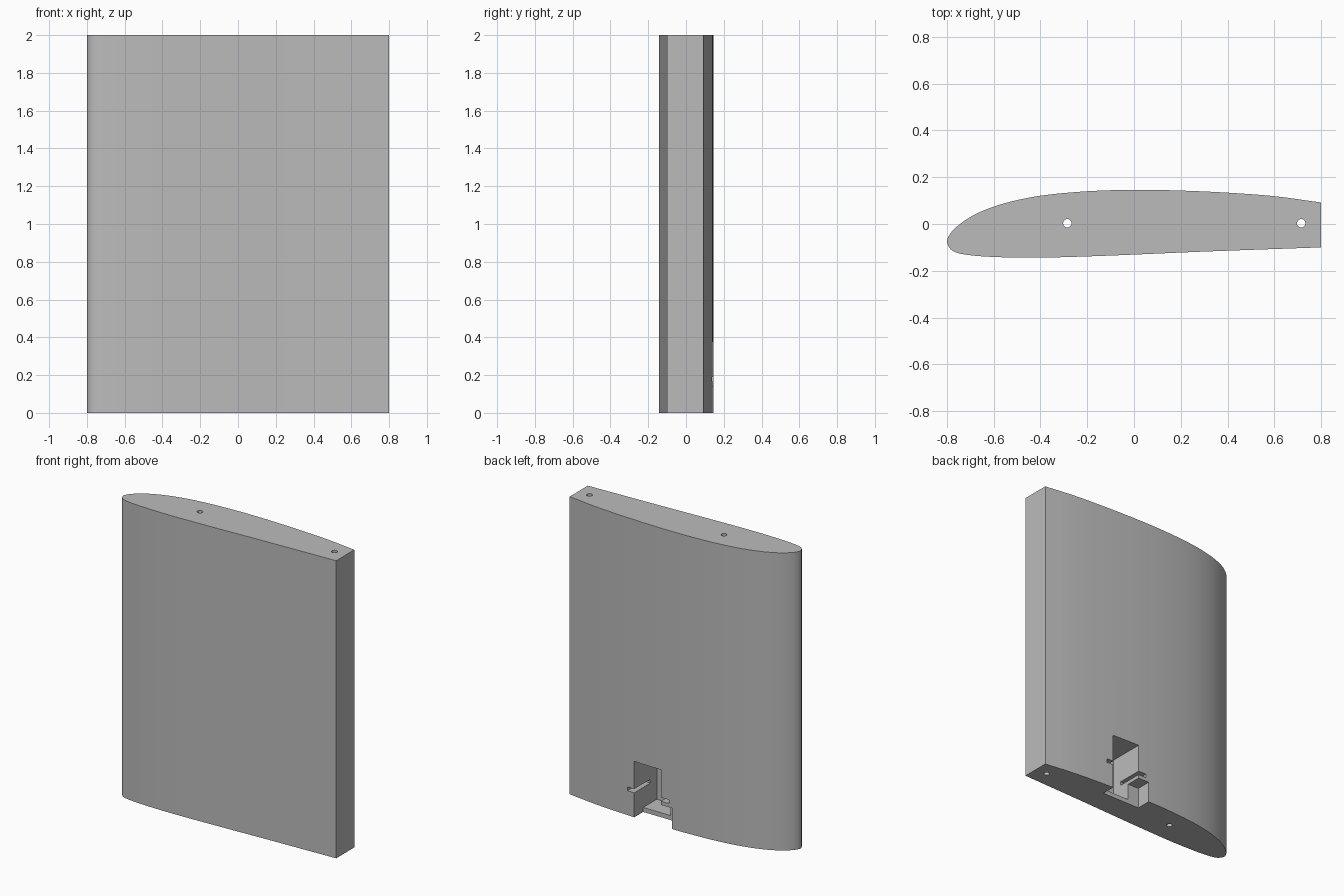
import bpy
import bmesh
from mathutils import Vector

cube = bpy.data.objects.get("Cube")
if cube:
    bpy.data.objects.remove(cube, do_unlink=True)

grey = bpy.data.materials.new("plain grey")
grey.use_nodes = True
GREY = (0.5, 0.5, 0.5, 1)
grey.diffuse_color = GREY
grey.node_tree.nodes["Principled BSDF"].inputs["Base Color"].default_value = GREY

# Section outline from the upper trailing corner round the nose to the lower one
OUTLINE = [(.8, .092), (.6, .119), (.4, .134), (.2, .143), (0, .146), (-.2, .14),
           (-.4, .121), (-.56, .087), (-.68, .041), (-.76, -.013), (-.794, -.055),
           (-.798, -.085), (-.775, -.115), (-.72, -.131), (-.6, -.141),
           (-.4, -.144), (-.1, -.135), (.3, -.118), (.8, -.1)]


def smooth_path(points, steps=4):
    """Catmull-Rom samples through the points, ends kept."""
    p = [Vector(q) for q in points]
    p = [2 * p[0] - p[1]] + p + [2 * p[-1] - p[-2]]
    path = []
    for a, b, c, d in zip(p, p[1:], p[2:], p[3:]):
        for i in range(steps):
            t = i / steps
            path.append(b + (c - a) * t / 2 + (a - 2.5 * b + 2 * c - d / 2) * t * t
                        + (1.5 * (b - c) + (d - a) / 2) * t ** 3)
    return path + [p[-2]]


def finish(name, bm):
    bmesh.ops.recalc_face_normals(bm, faces=bm.faces)
    mesh = bpy.data.meshes.new(name)
    bm.to_mesh(mesh)
    bm.free()
    mesh.materials.append(grey)
    obj = bpy.data.objects.new(name, mesh)
    bpy.context.collection.objects.link(obj)
    return obj


def box(name, low, high):
    bm = bmesh.new()
    bmesh.ops.create_cube(bm, size=1)
    for v in bm.verts:
        v.co = [l + (c + .5) * (h - l) for c, l, h in zip(v.co, low, high)]
    return finish(name, bm)


def rod(name, x):
    bm = bmesh.new()
    bmesh.ops.create_cone(bm, cap_ends=True, segments=24, radius1=.018,
                          radius2=.018, depth=3)
    bmesh.ops.translate(bm, verts=bm.verts, vec=(x, .003, 1))
    return finish(name, bm)


# Wing panel
bm = bmesh.new()
face = bm.faces.new([bm.verts.new((p.x, p.y, 0)) for p in smooth_path(OUTLINE)])
top = bmesh.ops.extrude_face_region(bm, geom=[face])
bmesh.ops.translate(bm, vec=(0, 0, 2),
                    verts=[g for g in top["geom"] if isinstance(g, bmesh.types.BMVert)])
wing = finish("wing_panel", bm)

# Spar holes and the stepped recess with its mounting tab slot
cutters = [
    rod("front_spar_hole", -.285),
    rod("rear_spar_hole", .715),
    box("recess_opening", (.003, .045, -.1), (.287, .3, .14)),
    box("recess_body", (.085, -.1, .03), (.287, .3, .376)),
    box("tab_slot", (.025, -.03, .165), (.337, .3, .19)),
]
bpy.context.view_layer.objects.active = wing
wing.select_set(True)
for cutter in cutters:
    mod = wing.modifiers.new(cutter.name, 'BOOLEAN')
    mod.operation = 'DIFFERENCE'
    mod.solver = 'EXACT'
    mod.object = cutter
    bpy.ops.object.modifier_apply(modifier=mod.name)
    bpy.data.objects.remove(cutter, do_unlink=True)

bpy.ops.object.shade_smooth_by_angle(angle=.5)
